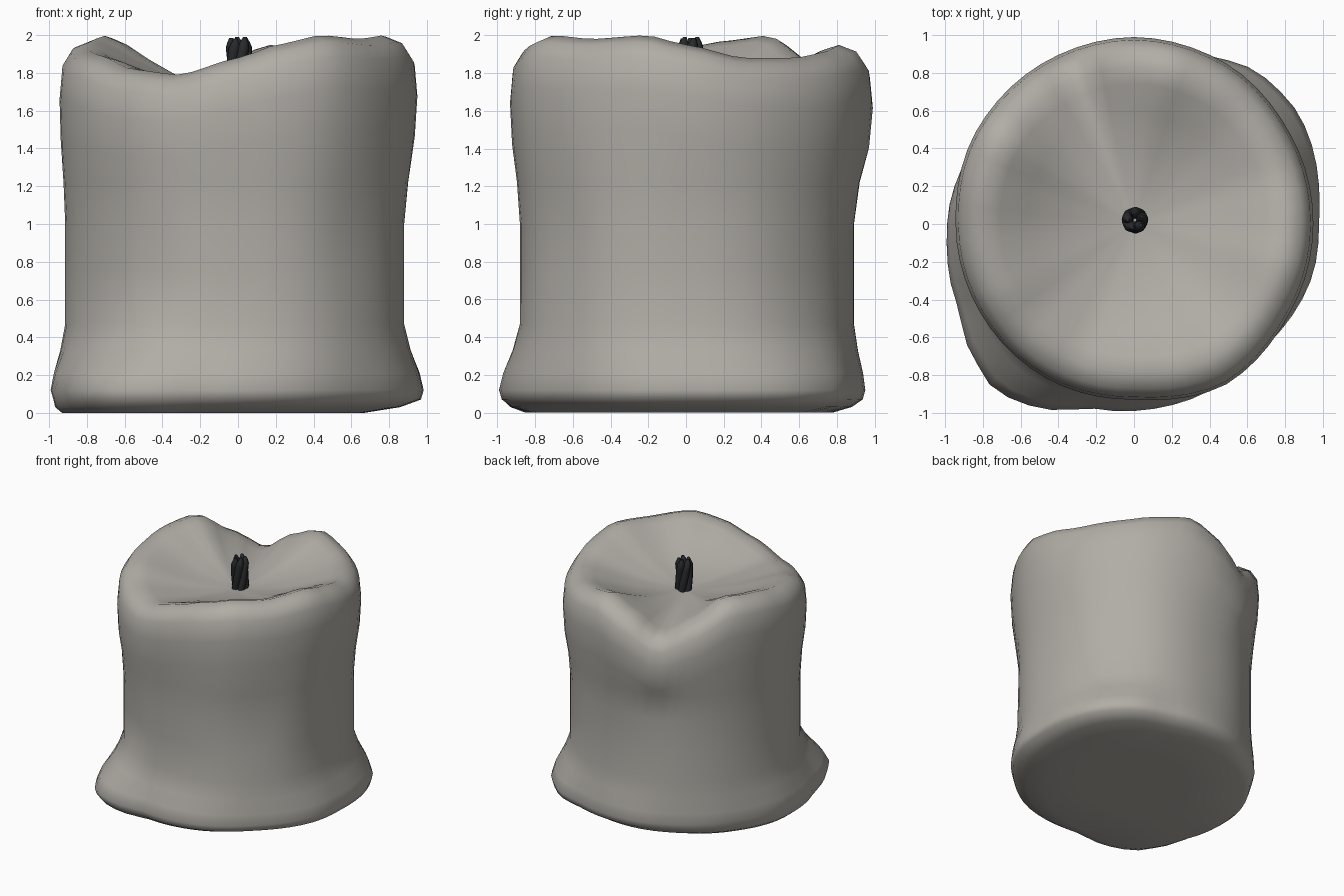
import bpy, bmesh, math
from mathutils import Vector

cube = bpy.data.objects.get("Cube")
if cube:
    bpy.data.objects.remove(cube, do_unlink=True)


def material(name, colour, rough):
    mat = bpy.data.materials.new(name)
    mat.use_nodes = True
    mat.diffuse_color = colour
    shader = mat.node_tree.nodes["Principled BSDF"]
    shader.inputs["Base Color"].default_value = colour
    shader.inputs["Roughness"].default_value = rough
    return mat


wax = material("warm grey wax", (0.44, 0.42, 0.385, 1), 0.7)
char = material("charred black", (0.02, 0.022, 0.024, 1), 0.7)


def around(knots, angle):
    """Smoothly interpolate (degrees, value) knots around a full turn."""
    angle %= 360
    loop = [(knots[-1][0] - 360, knots[-1][1])] + knots + [(knots[0][0] + 360, knots[0][1])]
    for (a, u), (b, v) in zip(loop, loop[1:]):
        if a <= angle <= b:
            t = (angle - a) / (b - a)
            t = t * 0.5 + t * t * (3 - 2 * t) * 0.5
            return u + (v - u) * t


def evenly(values):
    return [(i * 360 / len(values), v) for i, v in enumerate(values)]


# Melted outline by angle: crest height, rim radius, waist radius, flared foot radius
crest = [(0, 1.95), (22, 1.88), (45, 1.88), (62, 1.91), (79, 1.95), (95, 1.85),
         (111, 1.69), (128, 1.83), (147, 2), (165, 1.97), (185, 1.92), (205, 1.89),
         (225, 1.82), (247, 1.79), (270, 1.88), (285, 1.95), (302, 2), (322, 1.98), (345, 2)]
rim = evenly([.95, .955, .98, .99, .98, .97, .945, .94, .94, .93, .98, .95])
waist = evenly([.88, .9, .91, .89, .91, .91, .915, .89, .9, .88, .91, .91])
foot = [(0, .98), (35, 1.05), (50, 1.04), (68, .97), (90, .95), (120, .93), (150, .94),
        (180, .99), (205, 1.03), (218, 1.1), (230, 1.15), (240, 1.11), (258, 1),
        (283, .98), (313, .95), (345, .985)]
POOL = 1.72


def candle_section(angle):
    """Points from the underside, up the wall, over the rim and into the pool."""
    c, r, w, f = (around(k, angle) for k in (crest, rim, waist, foot))
    flat = .81 - .13 * math.cos(math.radians(angle))
    pool = lambda t: POOL + (c - POOL) * t
    return [(f * .45, 0), (f * flat, 0), (f * (flat * .4 + .6), .03), (f * .985, .07),
            (f, .12), (f * .8 + w * .2, .21),
            (f * .35 + w * .65, .33), (w, .47), (w, .75), (w, 1), (w * .7 + r * .3, 1.22),
            (w * .2 + r * .8, c * .75), (r, c * .86), (r * .985, c - .11),
            (r * .935, c - .035), (r * .84, c), (r * .75, pool(.88)),
            (r * .6, pool(.58)), (r * .42, pool(.27)), (r * .2, pool(.06))]


def finish(name, bm, mat, sharp):
    bmesh.ops.recalc_face_normals(bm, faces=bm.faces)
    mesh = bpy.data.meshes.new(name)
    bm.to_mesh(mesh)
    bm.free()
    mesh.materials.append(mat)
    obj = bpy.data.objects.new(name, mesh)
    bpy.context.collection.objects.link(obj)
    bpy.ops.object.select_all(action='DESELECT')
    obj.select_set(True)
    bpy.context.view_layer.objects.active = obj
    bpy.ops.object.shade_smooth_by_angle(angle=math.radians(sharp))
    return obj


# Wax body: a lathe whose section changes with the angle
SEGMENTS = 60
bm = bmesh.new()
columns = []
for i in range(SEGMENTS):
    deg = i * 360 / SEGMENTS
    a = math.radians(deg)
    columns.append([bm.verts.new((r * math.cos(a), r * math.sin(a), z))
                    for r, z in candle_section(deg)])
base = bm.verts.new((0, 0, 0))
pool_centre = bm.verts.new((0, 0, POOL))
for left, right in zip(columns, columns[1:] + columns[:1]):
    for k in range(len(left) - 1):
        bm.faces.new((left[k], right[k], right[k + 1], left[k + 1]))
    bm.faces.new((base, right[0], left[0]))
    bm.faces.new((pool_centre, left[-1], right[-1]))

# Small dents pressed into the wall
for centre, size, depth in (((-.45, -.8, .77), .12, .035), ((.6, -.65, .95), .25, .02)):
    centre = Vector(centre)
    for v in bm.verts:
        push = depth * math.exp(-((v.co - centre).length / size) ** 2)
        v.co.xy *= 1 - push
finish("candle_body", bm, wax, 80)

# Wick: strands twisted round a hollow core, with rounded tips
STRANDS, SIDES, STEPS = 5, 8, 12
bm = bmesh.new()
for s in range(STRANDS):
    rings = []
    for j in range(STEPS + 1):
        t = j / STEPS
        turn = math.tau * (s + .25) / STRANDS + 1.5 * t
        thick = .031 * min(1, math.sqrt(max(.1, (1 - t) * 6)))
        spread = .037 + .004 * t
        mid = Vector((.005 + spread * math.cos(turn), .02 + spread * math.sin(turn),
                      POOL - .04 + (2.03 - POOL - .004 * (s % 3)) * t))
        rings.append([bm.verts.new(mid + Vector((thick * math.cos(p), thick * math.sin(p), 0)))
                      for p in (math.tau * q / SIDES for q in range(SIDES))])
    for low, high in zip(rings, rings[1:]):
        for q in range(SIDES):
            n = (q + 1) % SIDES
            bm.faces.new((low[q], low[n], high[n], high[q]))
    bm.faces.new(rings[0])
    bm.faces.new(rings[-1])
finish("wick", bm, char, 60)
